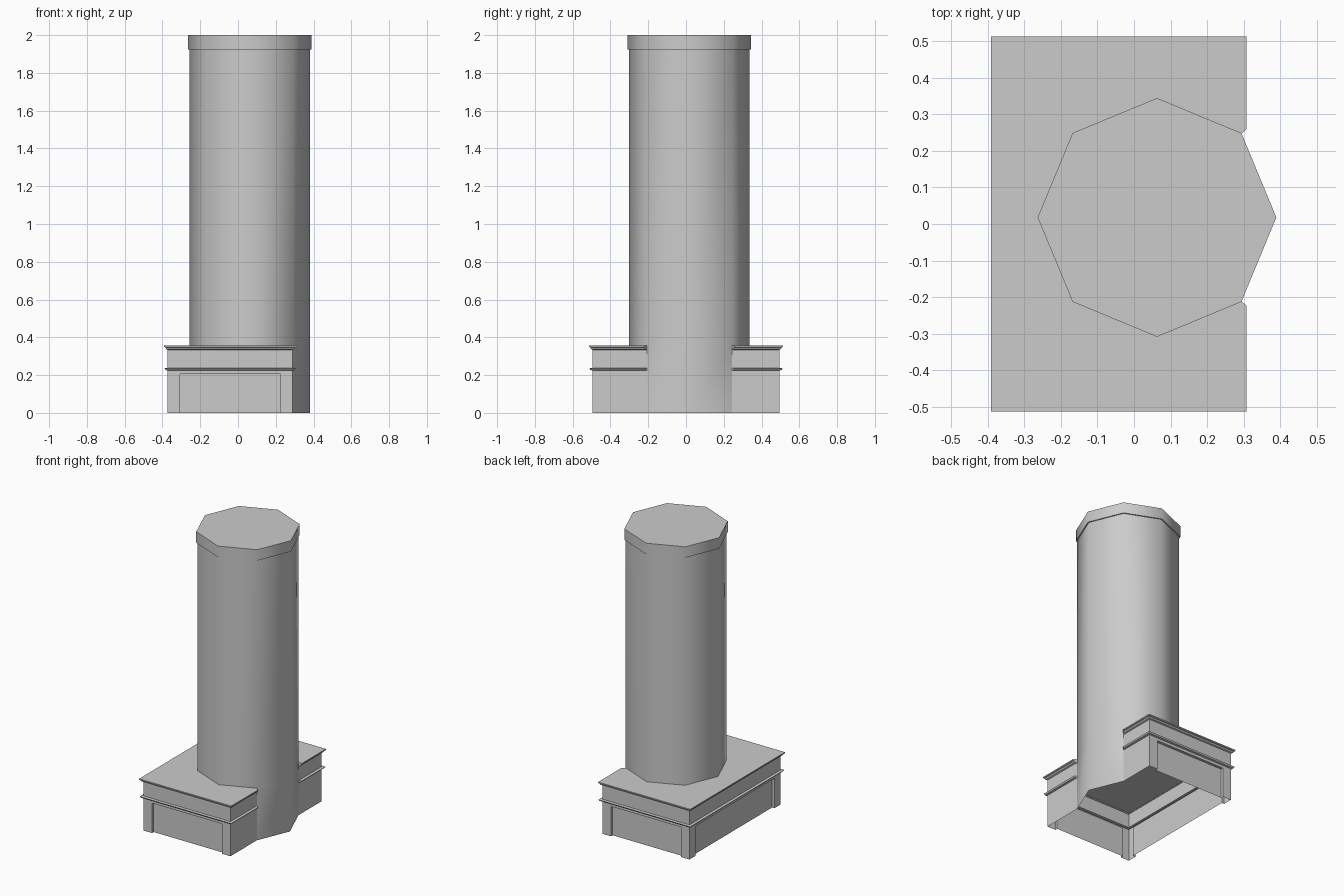
import bpy, bmesh, math
from mathutils import Vector

cube = bpy.data.objects.get("Cube")
if cube:
    bpy.data.objects.remove(cube)

stone = bpy.data.materials.new("grey_stone")
stone.use_nodes = True
GREY = (0.6, 0.6, 0.6, 1)
stone.diffuse_color = GREY
stone.node_tree.nodes["Principled BSDF"].inputs["Base Color"].default_value = GREY

CX, CY, R = 0.063, 0.018, 0.319      # column axis and radius
CAP_R, CAP_Z, TOP = 0.327, 1.925, 2.0
LEDGE = 0.358                        # top of the base


def finish(bm, name):
    bmesh.ops.recalc_face_normals(bm, faces=bm.faces)
    mesh = bpy.data.meshes.new(name)
    bm.to_mesh(mesh)
    bm.free()
    mesh.materials.append(stone)
    obj = bpy.data.objects.new(name, mesh)
    bpy.context.collection.objects.link(obj)
    return obj


def bridge(bm, a, b, closed):
    n = len(a)
    return [bm.faces.new((a[i], a[(i + 1) % n], b[(i + 1) % n], b[i]))
            for i in range(n if closed else n - 1)]


# Octagonal column: only the exposed +x sides run down to the ground
bm = bmesh.new()


def octagon(r, z):
    return [bm.verts.new((CX + r * math.cos(i * math.pi / 4),
                          CY + r * math.sin(i * math.pi / 4), z)) for i in range(8)]


rings = [octagon(r, z) for r, z in
         ((R, 0), (R, LEDGE), (R, CAP_Z), (CAP_R, CAP_Z), (CAP_R, TOP))]
for low, high in zip(rings, rings[1:]):
    bridge(bm, low, high, True)
bm.faces.new(rings[-1])
hidden = [f for f in bm.faces
          if f.calc_center_median().z < LEDGE and f.calc_center_median().x < CX + R * 0.8]
bmesh.ops.delete(bm, geom=hidden, context='FACES')
bmesh.ops.delete(bm, geom=[v for v in bm.verts if not v.link_faces], context='VERTS')
column = finish(bm, "column")
bpy.ops.object.select_all(action='DESELECT')
column.select_set(True)
bpy.context.view_layer.objects.active = column
bpy.ops.object.shade_smooth_by_angle(angle=math.radians(60))

# Base: moulding profile swept around three sides, ending against the column
K = R * math.sqrt(0.5)
X0, X1, Y = -0.372, CX + K, 0.494
PIL, PANEL_TOP, DEPTH = 0.064, 0.205, 0.018
# plan points with the direction in which mouldings project
path = [((X1, CY + K), (1, 0.8)), ((X1, Y), (1, 1)),
        ((X1 - PIL, Y), (0, 1)), ((X0 + PIL, Y), (0, 1)), ((X0, Y), (-1, 1)),
        ((X0, Y - PIL), (-1, 0)), ((X0, PIL - Y), (-1, 0)), ((X0, -Y), (-1, -1)),
        ((X0 + PIL, -Y), (0, -1)), ((X1 - PIL, -Y), (0, -1)),
        ((X1, -Y), (1, -1)), ((X1, CY - K), (1, -0.8))]
profile = [(0, 0), (0, PANEL_TOP), (0, 0.224), (0.012, 0.227), (0.018, 0.236),
           (0, 0.238), (0, 0.334), (0.009, 0.338), (0.012, 0.347),
           (0.02, 0.35), (0.02, LEDGE), (0, LEDGE)]
bm = bmesh.new()
rows = [[bm.verts.new((p[0] + d[0] * off, p[1] + d[1] * off, z)) for p, d in path]
        for off, z in profile]
strips = [bridge(bm, low, high, False) for low, high in zip(rows, rows[1:])]
bm.faces.new(rows[-1])
# close the ends of the two mouldings
for first, last in ((2, 5), (6, 11)):
    for end in (0, -1):
        bm.faces.new([rows[i][end] for i in range(first, last + 1)])
bmesh.ops.recalc_face_normals(bm, faces=bm.faces)

# Recessed panels between the corner pilasters
for index, inward in ((2, (0, -1, 0)), (5, (1, 0, 0)), (8, (0, 1, 0))):
    face = strips[0][index]
    new = bmesh.ops.extrude_face_region(bm, geom=[face])["geom"]
    bmesh.ops.translate(bm, vec=Vector(inward) * DEPTH,
                        verts=[g for g in new if isinstance(g, bmesh.types.BMVert)])
    if face.is_valid:
        bm.faces.remove(face)
floor = [f for f in bm.faces if all(v.co.z < 0.001 for v in f.verts)]
bmesh.ops.delete(bm, geom=floor, context='FACES')
finish(bm, "base")
